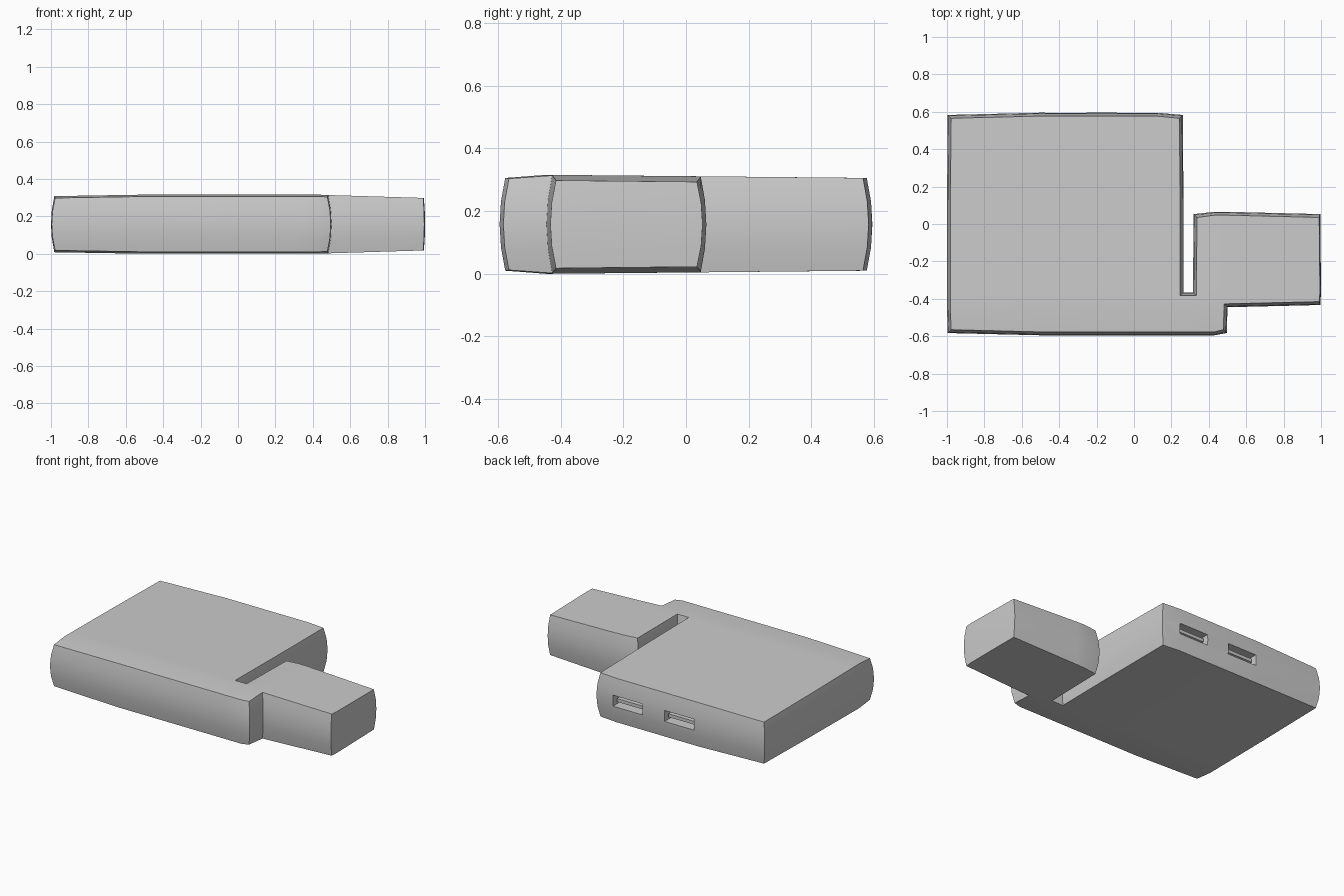
import bpy, bmesh

if "Cube" in bpy.data.objects:
    bpy.data.objects.remove(bpy.data.objects["Cube"])

# Plan grid of the casing: body, slot gap and offset plug
XS = [-1, -0.5, 0.12, 0.265, 0.315, 0.43, 0.5, 1]
YS = [-0.595, -0.445, -0.365, 0.065, 0.595]
LEVELS = [-1, -0.5, 0, 0.5, 1]
HALF = 0.158


def filled(i, j):
    if not (0 <= i < len(XS) - 1 and 0 <= j < len(YS) - 1):
        return False
    x, y = (XS[i] + XS[i + 1]) / 2, (YS[j] + YS[j + 1]) / 2
    if x < 0.265:
        return True
    if x < 0.315:
        return y < -0.365
    if x < 0.5:
        return y < 0.065
    return -0.445 < y < 0.065


def sign(v):
    return (v > 0) - (v < 0)


def bulged_point(i, j, t):
    x, y = XS[i], YS[j]
    gaps = [(a, b) for a in (-1, 1) for b in (-1, 1)
            if not filled(i + (a - 1) // 2, j + (b - 1) // 2)]
    nx, ny = sign(sum(g[0] for g in gaps)), sign(sum(g[1] for g in gaps))
    # thickness thins towards the outer ends
    xd = max(0, (-0.5 - x) / 0.5) if x < 0 else 2.2 * max(0, (x - 0.43) / 0.57)
    yd = (-0.445 - y) / 0.15 if y < -0.445 else (y + 0.445) / 1.04
    h = HALF - 0.008 * xd - 0.01 * yd
    # walls bow outward at mid height, outer corners pull in
    corner = len(gaps) == 3
    inset = 0.018 * t * t
    ix = 0.006 * t * t if x == 1 else inset
    x -= nx * (ix + (0.004 if corner else 0))
    y -= ny * (inset + (0.012 if corner else 0))
    return x, y, HALF + t * h


def make_casing():
    bm = bmesh.new()
    cache = {}

    def v(i, j, k):
        if (i, j, k) not in cache:
            cache[i, j, k] = bm.verts.new(bulged_point(i, j, LEVELS[k]))
        return cache[i, j, k]

    last = len(LEVELS) - 1
    for i in range(len(XS) - 1):
        for j in range(len(YS) - 1):
            if not filled(i, j):
                continue
            ring = [(i, j), (i + 1, j), (i + 1, j + 1), (i, j + 1)]
            bm.faces.new([v(*p, last) for p in ring])
            bm.faces.new([v(*p, 0) for p in reversed(ring)])
            for n, (di, dj) in enumerate([(0, -1), (1, 0), (0, 1), (-1, 0)]):
                if filled(i + di, j + dj):
                    continue
                a, b = ring[n], ring[(n + 1) % 4]
                for k in range(last):
                    bm.faces.new([v(*a, k), v(*b, k), v(*b, k + 1), v(*a, k + 1)])
    bmesh.ops.recalc_face_normals(bm, faces=bm.faces)
    me = bpy.data.meshes.new("casing")
    bm.to_mesh(me)
    bm.free()
    ob = bpy.data.objects.new("casing", me)
    bpy.context.collection.objects.link(ob)
    return ob


def box(name, center, size):
    bpy.ops.mesh.primitive_cube_add(size=1, location=center)
    ob = bpy.context.object
    ob.name = name
    ob.scale = size
    bpy.ops.object.transform_apply(location=False, rotation=False, scale=True)
    return ob


casing = make_casing()

# Two sockets in the back wall, each with a thin tongue inside
for n, x in enumerate((0.02, -0.365)):
    cutter = box("socket_cutter", (x, 0.56, 0.157), (0.22, 0.16, 0.074))
    cutter.hide_render = True
    mod = casing.modifiers.new("socket", "BOOLEAN")
    mod.operation = "DIFFERENCE"
    mod.solver = "EXACT"
    mod.object = cutter
    bpy.context.view_layer.objects.active = casing
    bpy.ops.object.modifier_apply(modifier=mod.name)
    bpy.data.objects.remove(cutter)
    box(f"socket_tongue_{n + 1}", (x, 0.522, 0.157), (0.19, 0.1, 0.022))

bpy.ops.object.select_all(action="DESELECT")
casing.select_set(True)
bpy.context.view_layer.objects.active = casing
bpy.ops.object.shade_smooth_by_angle(angle=0.52)
